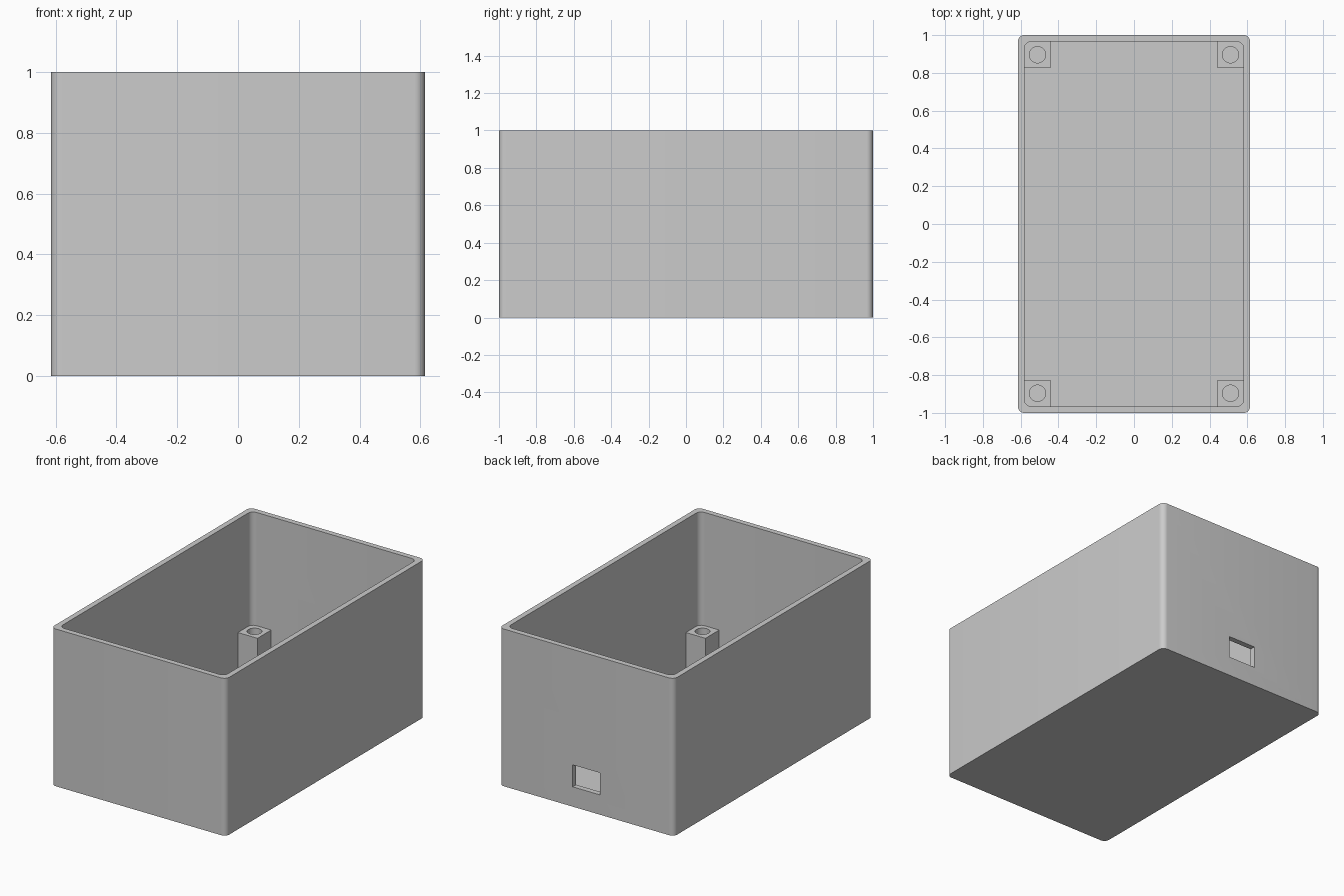
import bpy, bmesh, math
from mathutils import Matrix

cube = bpy.data.objects.get("Cube")
if cube:
    bpy.data.objects.remove(cube, do_unlink=True)

HX, HY, HEIGHT = 0.615, 1.0, 1.0      # outer half sizes and height
WALL, RADIUS = 0.035, 0.035           # wall thickness, corner radius
POST, POST_TOP = 0.138, 0.28          # screw post width and top
HOLE = 0.043

grey = bpy.data.materials.new("light grey")
grey.use_nodes = True
color = (0.6, 0.6, 0.6, 1)
grey.diffuse_color = color
grey.node_tree.nodes["Principled BSDF"].inputs["Base Color"].default_value = color


def add_object(name, bm):
    bmesh.ops.recalc_face_normals(bm, faces=bm.faces)
    mesh = bpy.data.meshes.new(name)
    bm.to_mesh(mesh)
    bm.free()
    mesh.materials.append(grey)
    ob = bpy.data.objects.new(name, mesh)
    bpy.context.collection.objects.link(ob)
    return ob


def box(name, lo, hi):
    bm = bmesh.new()
    size = [b - a for a, b in zip(lo, hi)]
    mid = [(a + b) / 2 for a, b in zip(lo, hi)]
    bmesh.ops.create_cube(bm, size=1, matrix=Matrix.Translation(mid) @ Matrix.Diagonal((*size, 1)))
    return add_object(name, bm)


def cut(ob, cutter):
    mod = ob.modifiers.new("cut", 'BOOLEAN')
    mod.operation = 'DIFFERENCE'
    mod.solver = 'EXACT'
    mod.object = cutter
    bpy.context.view_layer.objects.active = ob
    bpy.ops.object.modifier_apply(modifier=mod.name)
    bpy.data.objects.remove(cutter, do_unlink=True)


def smooth(ob):
    bpy.ops.object.select_all(action='DESELECT')
    ob.select_set(True)
    bpy.context.view_layer.objects.active = ob
    bpy.ops.object.shade_smooth_by_angle(angle=math.radians(30))


def rounded_ring(bm, hx, hy, z, steps=8):
    ring = []
    for corner, (sx, sy) in enumerate([(1, 1), (-1, 1), (-1, -1), (1, -1)]):
        for i in range(steps + 1):
            a = math.pi / 2 * (corner + i / steps)
            ring.append(bm.verts.new((sx * (hx - RADIUS) + RADIUS * math.cos(a),
                                      sy * (hy - RADIUS) + RADIUS * math.sin(a), z)))
    return ring


# Open-topped case: outer wall, rim, inner wall and floor
bm = bmesh.new()
rings = [rounded_ring(bm, HX, HY, 0), rounded_ring(bm, HX, HY, HEIGHT),
         rounded_ring(bm, HX - WALL, HY - WALL, HEIGHT),
         rounded_ring(bm, HX - WALL, HY - WALL, WALL)]
for a, b in zip(rings, rings[1:]):
    for i in range(len(a)):
        j = (i + 1) % len(a)
        bm.faces.new((a[i], a[j], b[j], b[i]))
bm.faces.new(rings[0])
bm.faces.new(rings[-1])
case = add_object("case", bm)

# Port opening through the back wall
cut(case, box("port_cutter", (-0.097, HY - 2 * WALL, 0.126), (0.097, HY + WALL, 0.266)))
smooth(case)

# Screw posts in the four inner corners
for side, sx in (("left", 1), ("right", -1)):
    for end, sy in (("front", -1), ("back", 1)):
        x1, y1 = HX - WALL, HY - WALL
        xs = sorted((sx * (x1 - POST), sx * (x1 + 0.008)))
        ys = sorted((sy * (y1 - POST), sy * (y1 + 0.008)))
        post = box(f"{end}_{side}_post", (xs[0], ys[0], WALL / 2), (xs[1], ys[1], POST_TOP))
        bm = bmesh.new()
        center = (sx * (x1 - POST / 2), sy * (y1 - POST / 2), WALL + 0.25)
        bmesh.ops.create_cone(bm, cap_ends=True, segments=32, radius1=HOLE, radius2=HOLE,
                              depth=0.5, matrix=Matrix.Translation(center))
        cut(post, add_object("hole_cutter", bm))
        smooth(post)
